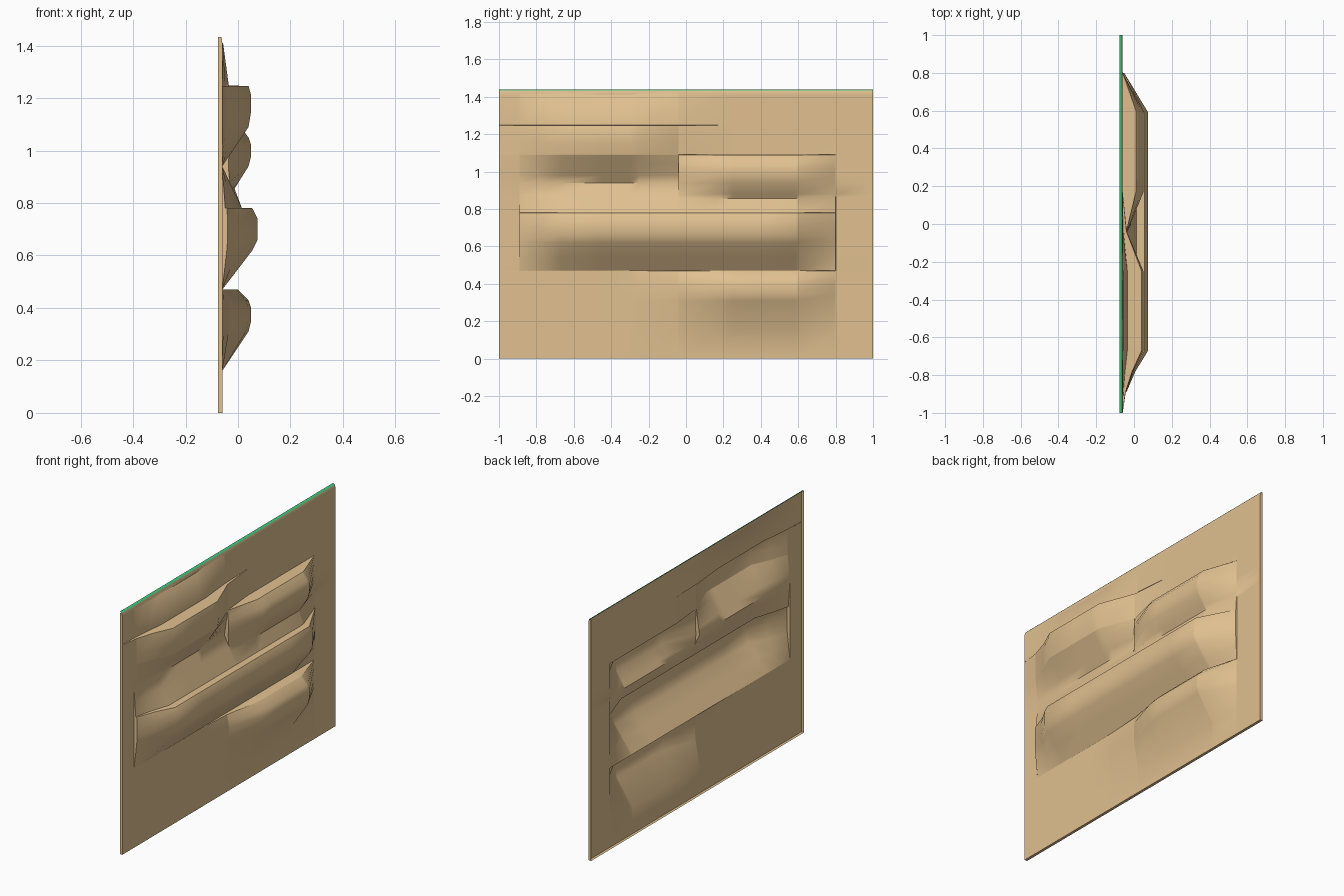
import bpy, bmesh

if "Cube" in bpy.data.objects:
    bpy.data.objects.remove(bpy.data.objects["Cube"])

WALL, BACK, TOP = -0.06, -0.077, 1.44
EPS = 0.001

# Each ledge: depth profile going up (z, depth) and strength along y (y, factor)
LEDGES = [
    ([(0.16, 0), (0.31, 0.10), (0.35, 0.11), (0.40, 0.11), (0.43, 0.10), (0.47, 0.06)],
     [(-0.30, 0), (-0.04, 0.25), (0.17, 0.9), (0.25, 1), (0.60, 1), (0.80, 0)]),
    ([(0.47, 0), (0.62, 0.115), (0.66, 0.135), (0.74, 0.135), (0.78, 0.115),
      (0.78, 0.075), (0.94, 0)],
     [(-0.89, 0), (-0.89, 0.15), (-0.78, 0.5), (-0.67, 1), (0.59, 1), (0.80, 0.06), (0.80, 0)]),
    ([(0.78, 0), (0.94, 0.10), (0.98, 0.11), (1.02, 0.11), (1.05, 0.10), (1.09, 0.07)],
     [(-0.04, 0), (-0.04, 0.23), (0.17, 1), (0.60, 1), (0.80, 0)]),
    ([(0.94, 0), (1.09, 0.10), (1.15, 0.11), (1.21, 0.11), (1.247, 0.10),
      (1.247, 0.025), (1.41, 0.003)],
     [(-1, 0), (-0.89, 0.15), (-0.78, 0.5), (-0.67, 1), (-0.25, 1), (-0.04, 0.2), (0.17, 0)]),
]


def lerp(points, t):
    """Piecewise linear value, zero outside the range."""
    for (a, u), (b, v) in zip(points, points[1:]):
        if a <= t <= b and b > a:
            return u + (v - u) * (t - a) / (b - a)
    return 0.0


def depth(y, z):
    return max(lerp(p, z) * lerp(s, y) for p, s in LEDGES)


def steps(axis, extra):
    """Grid lines, doubled where a profile or end stops abruptly."""
    out = set(extra)
    for ledge in LEDGES:
        pts = ledge[axis]
        keys = [k for k, _ in pts]
        for i, (k, v) in enumerate(pts):
            edge = i in (0, len(pts) - 1) and v > 0
            out |= {k - EPS, k + EPS} if edge or keys.count(k) > 1 else {k}
    result = []
    for k in sorted(out):
        if not result or k - result[-1] > EPS * 0.9:
            result.append(k)
    return result


def material(name, color):
    m = bpy.data.materials.new(name)
    m.diffuse_color = color
    m.use_nodes = True
    m.node_tree.nodes["Principled BSDF"].inputs["Base Color"].default_value = m.diffuse_color
    return m


def strip_object(name, rows, mat):
    """Skin a list of equal-length point rows."""
    bm = bmesh.new()
    grid = [[bm.verts.new(p) for p in row] for row in rows]
    for r0, r1 in zip(grid, grid[1:]):
        for i in range(len(r0) - 1):
            bm.faces.new((r0[i], r0[i + 1], r1[i + 1], r1[i]))
    mesh = bpy.data.meshes.new(name)
    bm.to_mesh(mesh)
    bm.free()
    mesh.materials.append(mat)
    obj = bpy.data.objects.new(name, mesh)
    bpy.context.collection.objects.link(obj)
    bpy.ops.object.select_all(action='DESELECT')
    obj.select_set(True)
    bpy.context.view_layer.objects.active = obj
    bpy.ops.object.shade_smooth_by_angle(angle=0.9)
    return obj


rock = material("rock", (0.75, 0.53, 0.28, 1))
grass = material("grass", (0.06, 0.60, 0.22, 1))

ys = steps(1, (-1, -0.45, 0.4, 1))
zs = steps(0, (0, 0.55, 0.70, 0.855, 0.88, 1.0))

# Rock face with ledges, its back left open, rim folded back on every side
face = []
for z in zs:
    row = [(WALL + depth(y, z), y, z) for y in ys]
    face.append([(BACK, -1, z)] + row + [(BACK, 1, z)])
bottom = [[(BACK, y, 0) for y in [-1] + ys + [1]]]
lip = [[(BACK, -1, z)] + [(x, y, z) for y in ys] + [(BACK, 1, z)]
       for x, z in ((-0.061, 1.425), (-0.064, 1.433))]
strip_object("rock_face", bottom + face + lip, rock)

# Rounded grass edge along the top
strip_object("grass_edge",
             [[(x, y, z) for y in (-1, 1)]
              for x, z in ((-0.064, 1.433), (-0.069, 1.438), (-0.074, TOP), (BACK, TOP))], grass)
